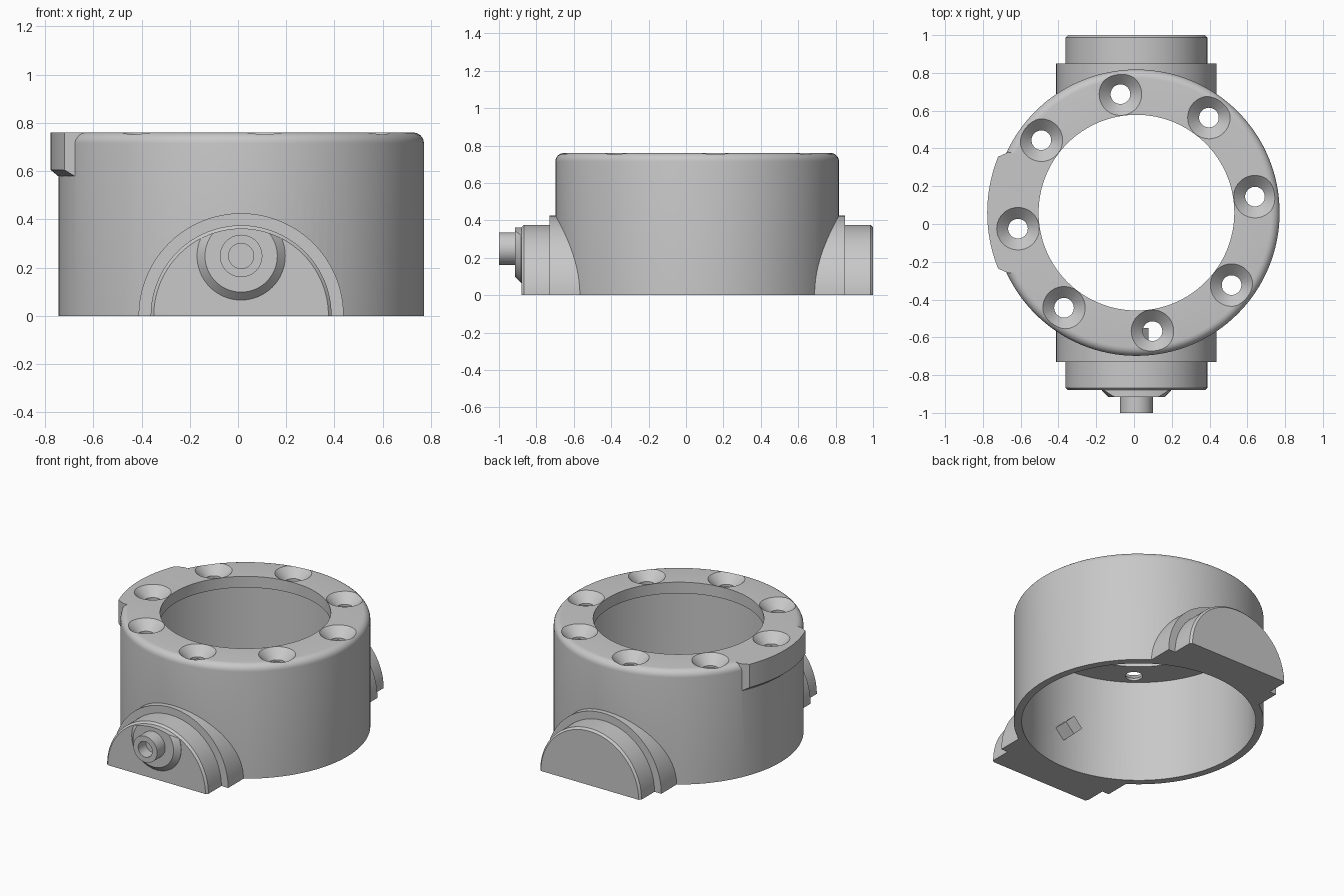
import bpy, bmesh, math
from mathutils import Vector, Matrix

if "Cube" in bpy.data.objects:
    bpy.data.objects.remove(bpy.data.objects["Cube"])

CX, CY, TOP = 0.013, 0.06, 0.76
SHAFT_Z = 0.248

grey = bpy.data.materials.new("plain grey")
grey.use_nodes = True
grey.diffuse_color = (0.58, 0.58, 0.58, 1)
grey.node_tree.nodes["Principled BSDF"].inputs["Base Color"].default_value = grey.diffuse_color


def finish(name, bm):
    bmesh.ops.recalc_face_normals(bm, faces=bm.faces)
    me = bpy.data.meshes.new(name)
    bm.to_mesh(me)
    bm.free()
    me.materials.append(grey)
    ob = bpy.data.objects.new(name, me)
    bpy.context.scene.collection.objects.link(ob)
    return ob


def lathe(name, profile, centre, axis="Z", segs=96, floor=False):
    """Revolve (radius, height) points about Z or Y; floor trims below z = 0."""
    bm = bmesh.new()
    vs = [bm.verts.new((r, 0, h)) for r, h in profile]
    es = [bm.edges.new(p) for p in zip(vs, vs[1:])]
    bmesh.ops.spin(bm, geom=vs + es, cent=(0, 0, 0), axis=(0, 0, 1),
                   angle=2 * math.pi, steps=segs, use_merge=True)
    bmesh.ops.remove_doubles(bm, verts=bm.verts, dist=1e-5)
    if axis == "Y":
        bm.transform(Matrix.Rotation(math.pi / 2, 4, "X"))   # height runs to -y
    bm.transform(Matrix.Translation(Vector(centre)))
    if floor:
        cut = bmesh.ops.bisect_plane(bm, geom=bm.verts[:] + bm.edges[:] + bm.faces[:],
                                     plane_co=(0, 0, 0), plane_no=(0, 0, -1), clear_outer=True)
        rim = [e for e in bm.edges if e.is_boundary]
        bmesh.ops.contextual_create(bm, geom=rim)
    return finish(name, bm)


def combine(ob, other, op):
    """Apply a boolean and discard the second solid."""
    mod = ob.modifiers.new("cut", "BOOLEAN")
    mod.operation, mod.solver, mod.object = op, "EXACT", other
    bpy.context.view_layer.update()
    dg = bpy.context.evaluated_depsgraph_get()
    me = bpy.data.meshes.new_from_object(ob.evaluated_get(dg))
    ob.modifiers.clear()
    ob.data = me
    bpy.data.objects.remove(other)


def smooth(ob):
    ob.data.shade_smooth()
    ob.data.set_sharp_from_angle(angle=math.radians(28))


# Round housing with a filleted upper rim
R, F = 0.758, 0.045
fillet = [(R - F + F * math.cos(a), TOP - F + F * math.sin(a))
          for a in [math.pi / 2 * i / 6 for i in range(7)]]
housing = lathe("housing", [(0, 0), (R, 0)] + fillet + [(0, TOP)], (CX, CY, 0), segs=128)

# Stepped half-round bosses, front and back in one solid
half = [(0.425, 0.79), (0.375, 0.79), (0.375, 0.927), (0.362, 0.94), (0, 0.94)]
boss = [(r, -h) for r, h in reversed(half)] + half
combine(housing, lathe("bosses", boss, (CX, CY, 0), "Y", 128, True), "UNION")

# Raised tab on the side, with flared ends and a sloping underside
bm = bmesh.new()
section = [(0.68, TOP, 27), (0.75, TOP, 25.3), (0.79, TOP, 22),
           (0.79, 0.605, 22), (0.75, 0.572, 25.3), (0.68, 0.572, 27)]
rings = []
for i in range(25):
    t = 2 * i / 24 - 1
    rings.append([bm.verts.new((CX - r * math.cos(math.radians(a * t)),
                                CY + r * math.sin(math.radians(a * t)), z))
                  for r, z, a in section])
for a, b in zip(rings, rings[1:]):
    for k in range(len(section)):
        n = (k + 1) % len(section)
        bm.faces.new((a[k], a[n], b[n], b[k]))
for end in (rings[0], rings[-1]):
    bm.faces.new((end[0], end[1], end[4], end[5]))
    bm.faces.new((end[1], end[2], end[3], end[4]))
combine(housing, finish("tab", bm), "UNION")

# Open bore below a narrower flange
bore = [(0, -0.1), (0.71, -0.1), (0.71, 0.685), (0.518, 0.685), (0.518, 0.9), (0, 0.9)]
combine(housing, lathe("bore", bore, (CX, CY, 0), segs=128), "DIFFERENCE")

# Eight countersunk screw holes
sink = [(0, 0.6), (0.052, 0.6), (0.052, 0.7), (0.153, 0.8), (0, 0.8)]
for i in range(8):
    a = math.radians(7.7 + 45 * i)
    spot = (CX + 0.633 * math.cos(a), CY + 0.633 * math.sin(a), 0)
    combine(housing, lathe("screw_hole", sink, spot, segs=40), "DIFFERENCE")
smooth(housing)

# Bevelled collar on the front boss, trimmed to the boss outline
collar = lathe("shaft_collar", [(0, 0.85), (0.183, 0.85), (0.183, 0.882), (0.15, 0.915), (0, 0.915)],
               (CX, 0, SHAFT_Z), "Y", 64)
trim = lathe("trim", [(0, 0.8), (0.362, 0.8), (0.362, 1), (0, 1)], (CX, 0, 0), "Y", 128, True)
combine(collar, trim, "INTERSECT")
smooth(collar)

# Hollow-ended shaft
shaft = lathe("shaft", [(0, 0.87), (0.088, 0.87), (0.088, 1), (0.052, 1), (0.052, 0.92), (0, 0.92)],
              (CX, 0, SHAFT_Z), "Y", 48)
smooth(shaft)

# Small square drive stub inside the bore
bm = bmesh.new()
bmesh.ops.create_cube(bm, size=1)
bm.transform(Matrix.Translation((CX, -0.62, SHAFT_Z)) @ Matrix.Rotation(math.pi / 4, 4, "Y")
             @ Matrix.Diagonal((0.09, 0.14, 0.09, 1)))
finish("drive_stub", bm)
